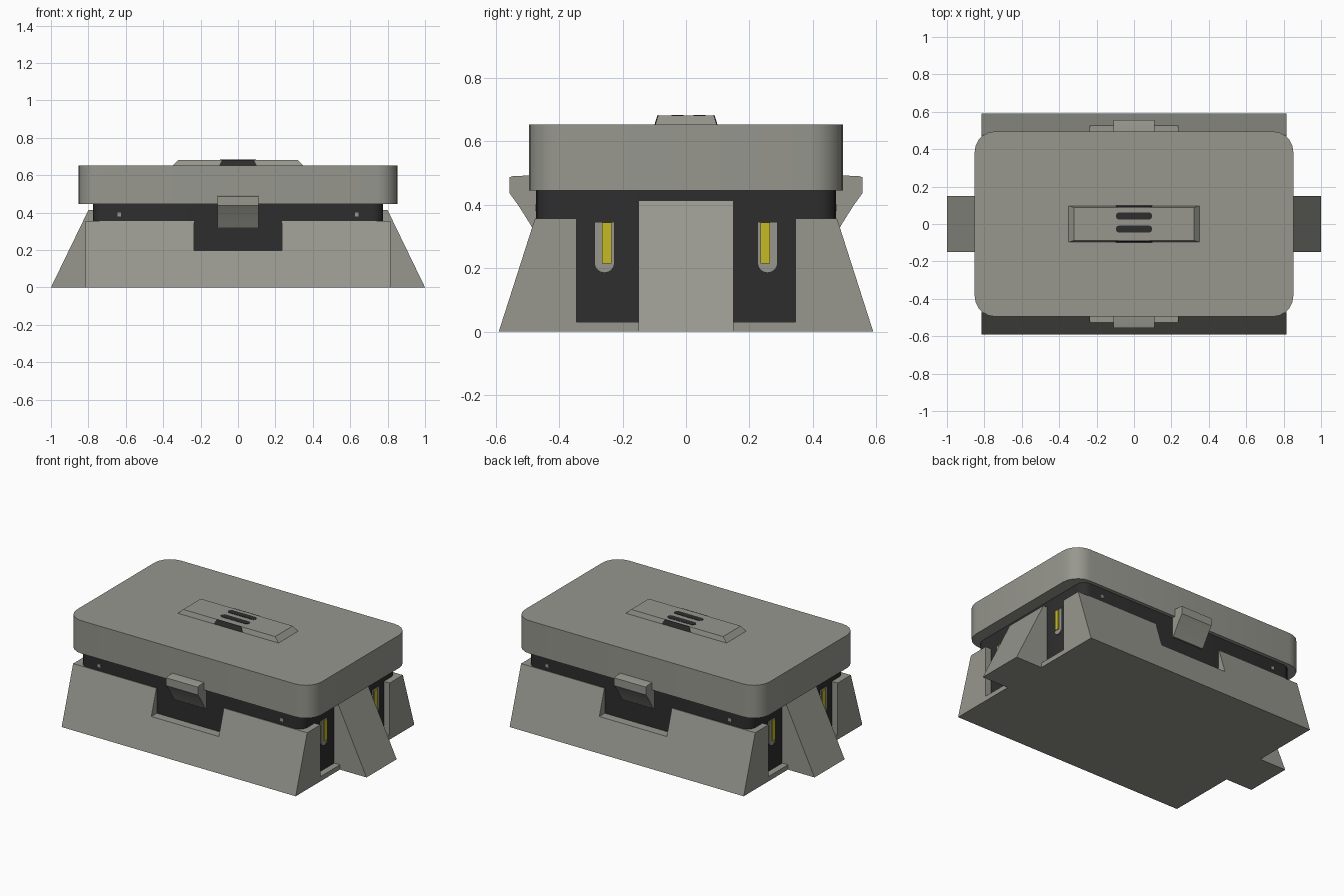
import bpy, bmesh, math

if "Cube" in bpy.data.objects:
    bpy.data.objects.remove(bpy.data.objects["Cube"])


def material(name, rgb):
    m = bpy.data.materials.new(name)
    m.diffuse_color = (*rgb, 1)
    m.use_nodes = True
    m.node_tree.nodes["Principled BSDF"].inputs["Base Color"].default_value = m.diffuse_color
    return m


GREY = material("warm grey", (0.31, 0.31, 0.275))
DARK = material("charcoal", (0.027, 0.027, 0.027))
YELLOW = material("yellow", (0.56, 0.49, 0.018))


def loft(name, rings, mat, smooth=False):
    """Closed solid between two matching outlines."""
    bm = bmesh.new()
    a, b = [[bm.verts.new(p) for p in ring] for ring in rings]
    bm.faces.new(a)
    bm.faces.new(b[::-1])
    n = len(a)
    for i in range(n):
        j = (i + 1) % n
        bm.faces.new((a[j], a[i], b[i], b[j]))
    bmesh.ops.recalc_face_normals(bm, faces=bm.faces)
    mesh = bpy.data.meshes.new(name)
    bm.to_mesh(mesh)
    bm.free()
    mesh.materials.append(mat)
    ob = bpy.data.objects.new(name, mesh)
    bpy.context.collection.objects.link(ob)
    if smooth:
        bpy.ops.object.select_all(action='DESELECT')
        ob.select_set(True)
        bpy.context.view_layer.objects.active = ob
        bpy.ops.object.shade_smooth_by_angle(angle=math.radians(35))
    return ob


def rect(hx, hy, z):
    return [(-hx, -hy, z), (hx, -hy, z), (hx, hy, z), (-hx, hy, z)]


def rounded(hx, hy, r, seg=5):
    pts = []
    for k, (sx, sy) in enumerate([(1, 1), (-1, 1), (-1, -1), (1, -1)]):
        for i in range(seg + 1):
            t = math.pi / 2 * (k + i / seg)
            pts.append((sx * (hx - r) + r * math.cos(t), sy * (hy - r) + r * math.sin(t)))
    return pts


def slab(name, outline, z0, z1, mat, smooth=False):
    return loft(name, [[(x, y, z) for x, y in outline] for z in (z0, z1)], mat, smooth)


# Lid, inner body and floor
slab("lid", rounded(0.852, 0.495, 0.11), 0.445, 0.652, GREY, True)
slab("inner_body", rounded(0.775, 0.472, 0.055), 0.03, 0.445, DARK, True)
loft("floor_plate", [rect(0.815, 0.345, 0), rect(0.815, 0.345, 0.03)], GREY)

# Raised top grip with dark inlays
loft("top_grip", [rect(0.35, 0.097, 0.652), rect(0.32, 0.088, 0.681)], GREY)
for y in (-0.027, 0.043):
    inlay = [(x, y + dy) for x, dy in rounded(0.097, 0.019, 0.018, 3)]
    slab("grip_inlay", inlay, 0.679, 0.683, DARK)

# Sloped skirt outline, U-shaped around the latch notch
skirt = [(-0.815, 0), (0.815, 0), (0.815, 0.356), (0.235, 0.356),
         (0.235, 0.197), (-0.235, 0.197), (-0.235, 0.356), (-0.815, 0.356)]
latch = [(0.46, 0.32), (0.48, 0.32), (0.502, 0.356), (0.53, 0.4), (0.557, 0.437),
         (0.557, 0.486), (0.545, 0.49), (0.46, 0.493)]

for s in (-1, 1):
    loft("skirt", [[(x, s * (0.59 - 0.114 * z / 0.356), z) for x, z in skirt],
                   [(x, s * 0.345, z) for x, z in skirt]], GREY)
    loft("latch", [[(x, s * y, z) for y, z in latch] for x in (-0.11, 0.11)], GREY, True)
    # Dark patch on the long edge of the grip
    loft("grip_edge_inlay",
         [[(-0.1, s * y, 0.653), (0.1, s * y, 0.653), (0.085, s * (y - 0.009), 0.682),
           (-0.085, s * (y - 0.009), 0.682)] for y in (0.096, 0.099)], DARK)
    # Wedge buttress at each end
    wedge = [(1.0, 0), (0.8, 0.413), (0.76, 0.413), (0.76, 0)]
    loft("end_buttress", [[(s * x, y, z) for x, z in wedge] for y in (-0.15, 0.15)], GREY)

    for t in (-1, 1):
        # Lamp housing with a rounded lower end, and its yellow strip
        housing = [(0.032, 0.345), (-0.032, 0.345)] + [
            (0.032 * math.cos(a), 0.217 + 0.032 * math.sin(a))
            for a in (math.pi * (1 + i / 8) for i in range(9))]
        loft("lamp_housing", [[(s * x, t * 0.257 + y, z) for y, z in housing]
                              for x in (0.77, 0.782)], GREY)
        strip = [(0.235, 0.215), (0.265, 0.215), (0.265, 0.343), (0.235, 0.343)]
        loft("lamp_strip", [[(s * x, t * y, z) for y, z in strip]
                            for x in (0.78, 0.787)], YELLOW)
        # Small stud on the body under the lid
        stud = [(-0.01, 0.38), (0.01, 0.38), (0.01, 0.4), (-0.01, 0.4)]
        loft("stud", [[(t * 0.635 + x, s * y, z) for x, z in stud]
                      for y in (0.468, 0.476)], GREY)
